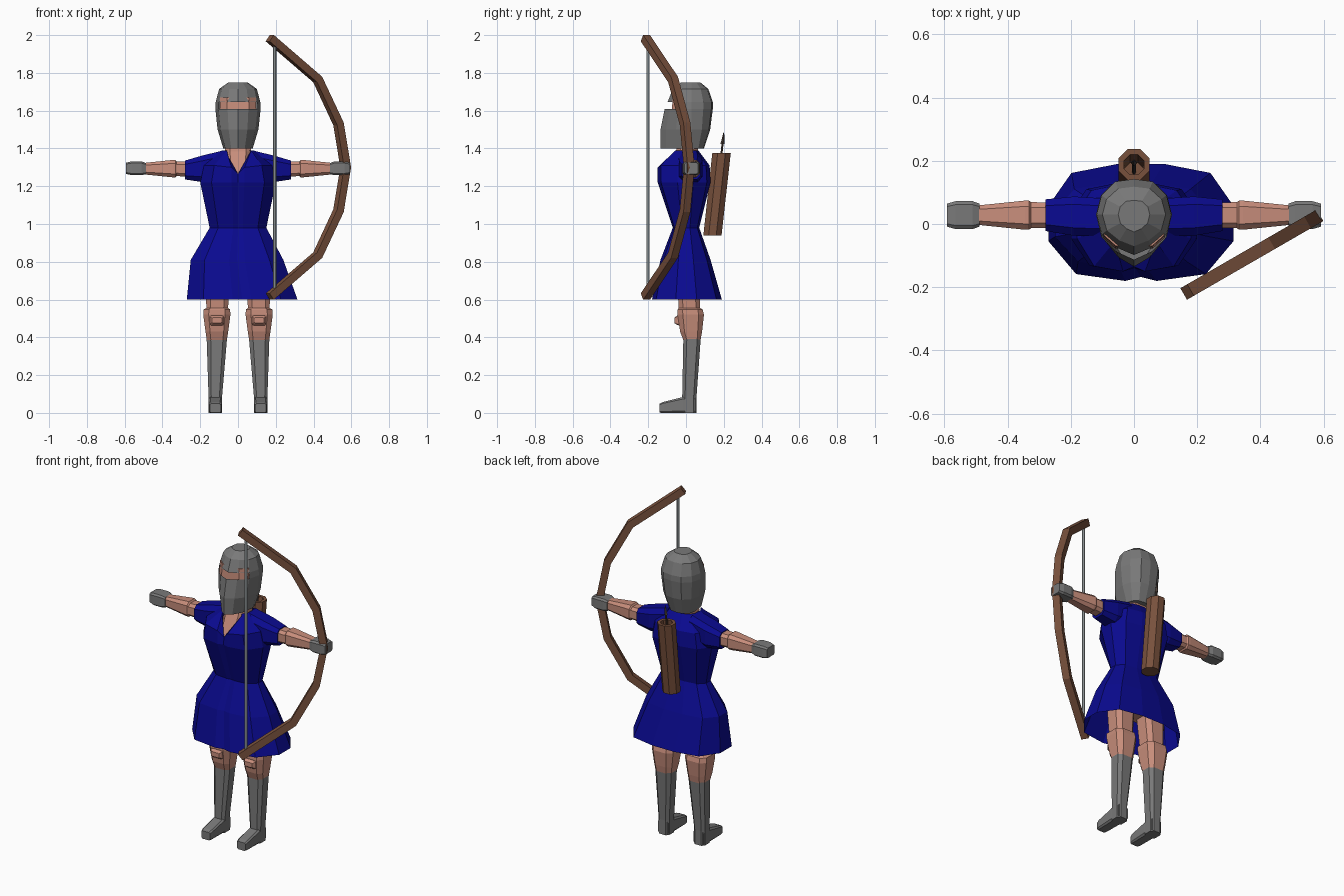
import bpy, bmesh, math
from mathutils import Vector


def material(name, rgb):
    m = bpy.data.materials.new(name)
    m.diffuse_color = (*rgb, 1)
    return m


BLUE = material("tunic_blue", (0.003, 0.003, 0.28))
SKIN = material("skin", (0.58, 0.27, 0.20))
STEEL = material("steel_grey", (0.19, 0.19, 0.19))
WOOD = material("wood_brown", (0.19, 0.082, 0.046))
CORD = material("cord_grey", (0.40, 0.44, 0.45))
DARK = material("arrow_dark", (0.07, 0.05, 0.04))


def loft(name, rings, mat, caps=(True, True), skip=()):
    """Bridge equal-length rings; skip holds (row, column) faces left open."""
    bm = bmesh.new()
    vs = [[bm.verts.new(p) for p in ring] for ring in rings]
    n = len(rings[0])
    for r in range(len(rings) - 1):
        for i in range(n):
            if (r, i) not in skip:
                j = (i + 1) % n
                bm.faces.new((vs[r][i], vs[r][j], vs[r + 1][j], vs[r + 1][i]))
    if caps[0]:
        bm.faces.new(vs[0][::-1])
    if caps[1]:
        bm.faces.new(vs[-1])
    bmesh.ops.remove_doubles(bm, verts=bm.verts, dist=0.0005)
    bmesh.ops.recalc_face_normals(bm, faces=bm.faces)
    me = bpy.data.meshes.new(name)
    bm.to_mesh(me)
    bm.free()
    me.materials.append(mat)
    ob = bpy.data.objects.new(name, me)
    bpy.context.collection.objects.link(ob)
    return ob


def section(axis, pos, u, v, hu, hv, c=0.6):
    """Chamfered rectangle across an axis; u, v are the other two axes in order."""
    f = [(1, -c), (1, c), (c, 1), (-c, 1), (-1, c), (-1, -c), (-c, -1), (c, -1)]
    out = []
    for a, b in f:
        p = [u + a * hu, v + b * hv]
        p.insert(axis, pos)
        out.append(tuple(p))
    return out


def limb(name, axis, rows, mat, c=0.6, caps=(True, True)):
    return loft(name, [section(axis, *r, c) for r in rows], mat, caps)


# Tunic: half outline mirrored, open hem and open V neck
half = [(0.17, -1), (0.7, -0.88), (1, -0.3), (1, 0.3), (0.75, 0.85), (0.25, 1)]
outline = [(0, -0.93)] + half + [(-x, y) for x, y in reversed(half)]
tunic_rows = [  # z, centre x, half width, front y, back y
    (0.60, 0.022, 0.293, -0.18, 0.19),
    (0.81, -0.005, 0.245, -0.135, 0.13),
    (0.98, 0, 0.15, -0.07, 0.07),
    (1.22, 0, 0.20, -0.15, 0.13),
    (1.31, 0, 0.18, -0.152, 0.125),
    (1.39, 0, 0.085, -0.06, 0.065)]
rings = [[(cx + x * w, -y * yf if y < 0 else y * yb, z) for x, y in outline]
         for z, cx, w, yf, yb in tunic_rows]
notch = (0, -0.135, 1.265)
rings[4][0] = rings[5][0] = notch
for k, s in ((1, 1), (-1, -1)):
    rings[5][k] = (s * 0.07, -0.055, 1.39)
    rings[4][k] = (s * 0.035, -0.15, 1.30)
loft("tunic", rings, BLUE, caps=(False, False))

# Skin torso showing at the neck, and hips under the skirt
limb("neck_and_chest", 2, [
    (1.24, 0, -0.03, 0.06, 0.09), (1.385, 0, 0.005, 0.07, 0.058),
    (1.46, 0, 0.015, 0.065, 0.055)], SKIN)
limb("hips", 2, [(0.72, 0, 0.01, 0.15, 0.06), (0.95, 0, 0, 0.12, 0.05)], SKIN)

# Helmet with an open eye slot
ring12 = [(0, -1), (0.46, -0.82), (0.86, -0.5), (1, 0), (0.87, 0.55),
          (0.5, 0.93), (0, 1), (-0.5, 0.93), (-0.87, 0.55), (-1, 0),
          (-0.86, -0.5), (-0.46, -0.82)]
helmet_rows = [  # z, half width, front y, back y
    (1.40, 0.078, -0.135, 0.095), (1.50, 0.108, -0.135, 0.128),
    (1.61, 0.12, -0.113, 0.142), (1.645, 0.118, -0.098, 0.142),
    (1.715, 0.10, -0.07, 0.118), (1.75, 0.05, -0.025, 0.075)]
rings = [[(x * w, 0.03 + (y * (0.03 - yf) if y < 0 else y * (yb - 0.03)), z)
          for x, y in ring12] for z, w, yf, yb in helmet_rows]
loft("helmet", rings, STEEL, skip={(2, 0), (2, 1), (2, 10), (2, 11)})
limb("face", 2, [(1.42, 0, 0.01, 0.06, 0.06), (1.56, 0, 0.01, 0.098, 0.088),
                 (1.67, 0, 0.015, 0.095, 0.085)], SKIN)

for s, side in ((1, "left"), (-1, "right")):
    # Sleeve, arm and gauntlet
    limb(side + "_sleeve", 0, [
        (s * 0.08, 0.02, 1.315, 0.06, 0.074), (s * 0.19, 0.025, 1.292, 0.062, 0.07),
        (s * 0.28, 0.028, 1.286, 0.05, 0.05)], BLUE)
    limb(side + "_arm", 0, [
        (s * 0.24, 0.028, 1.29, 0.04, 0.042), (s * 0.325, 0.028, 1.292, 0.041, 0.038),
        (s * 0.332, 0.028, 1.293, 0.046, 0.046), (s * 0.345, 0.028, 1.293, 0.046, 0.046),
        (s * 0.50, 0.028, 1.293, 0.03, 0.03)], SKIN)
    limb(side + "_gauntlet", 0, [
        (s * 0.488, 0.028, 1.293, 0.036, 0.03), (s * 0.51, 0.028, 1.295, 0.044, 0.036),
        (s * 0.565, 0.028, 1.295, 0.044, 0.036), (s * 0.592, 0.028, 1.295, 0.036, 0.03)],
        STEEL, 0.75)
    # Thigh and knee
    limb(side + "_leg", 2, [
        (0.38, s * 0.112, 0.032, 0.052, 0.044), (0.43, s * 0.112, 0.027, 0.060, 0.058),
        (0.52, s * 0.112, 0.025, 0.072, 0.070), (0.548, s * 0.112, 0.022, 0.070, 0.066),
        (0.555, s * 0.11, 0.018, 0.057, 0.057), (0.82, s * 0.105, 0.01, 0.075, 0.062)], SKIN)
    limb(side + "_knee_plate", 1, [
        (-0.03, s * 0.112, 0.49, 0.038, 0.028), (-0.048, s * 0.112, 0.49, 0.036, 0.024),
        (-0.062, s * 0.112, 0.49, 0.026, 0.014)], SKIN, 0.8)
    # Boot shank and foot
    limb(side + "_boot", 2, [
        (0.0, s * 0.12, 0.018, 0.036, 0.038), (0.09, s * 0.12, 0.018, 0.036, 0.038),
        (0.395, s * 0.112, 0.032, 0.054, 0.046)], STEEL)
    limb(side + "_foot", 1, [
        (-0.14, s * 0.12, 0.025, 0.029, 0.024), (-0.12, s * 0.12, 0.029, 0.034, 0.029),
        (-0.015, s * 0.12, 0.042, 0.036, 0.042), (0.05, s * 0.12, 0.042, 0.033, 0.042)],
        STEEL, 0.75)


def disc(centre, radius, sides, turn=0.0):
    x, y, z = centre
    return [(x + radius * math.cos(turn + 2 * math.pi * i / sides),
             y + radius * math.sin(turn + 2 * math.pi * i / sides), z) for i in range(sides)]


# Quiver: leaning hollow tube with an arrow
base, top = Vector((0, 0.14, 0.94)), Vector((0, 0.188, 1.375))
floor = base.lerp(top, 0.5)
t = math.pi / 8
loft("quiver", [disc(base, 0.052, 8, t), disc(top, 0.053, 8, t),
                disc(top, 0.034, 8, t), disc(floor, 0.033, 8, t)], WOOD)
lean = (top - base).normalized()
loft("arrow_shaft", [disc(floor, 0.006, 6), disc(top + lean * 0.06, 0.006, 6)], DARK)
loft("arrow_tip", [disc(top + lean * 0.05, 0.011, 4), disc(top + lean * 0.11, 0.002, 4)], DARK)

# Bow: square section swept along a mirrored arc in a turned upright plane
upper = [(0.168, 1.984), (0.422, 1.765), (0.532, 1.53), (0.570, 1.30)]
arc = upper + [(x, 2.60 - z) for x, z in reversed(upper[:-1])]
path = [Vector((x, -0.215 + 0.577 * (x - 0.168), z)) for x, z in arc]
across = Vector((-0.5, 0.866, 0))
rings = []
for i, p in enumerate(path):
    tangent = (path[min(i + 1, len(path) - 1)] - path[max(i - 1, 0)]).normalized()
    out = tangent.cross(across).normalized()
    rings.append([p + out * a * 0.021 + across * b * 0.021
                  for a, b in ((1, 1), (1, -1), (-1, -1), (-1, 1))])
loft("bow", rings, WOOD)
loft("bow_string", [disc((0.195, -0.2, 0.625), 0.009, 6),
                    disc((0.195, -0.2, 1.965), 0.009, 6)], CORD)
